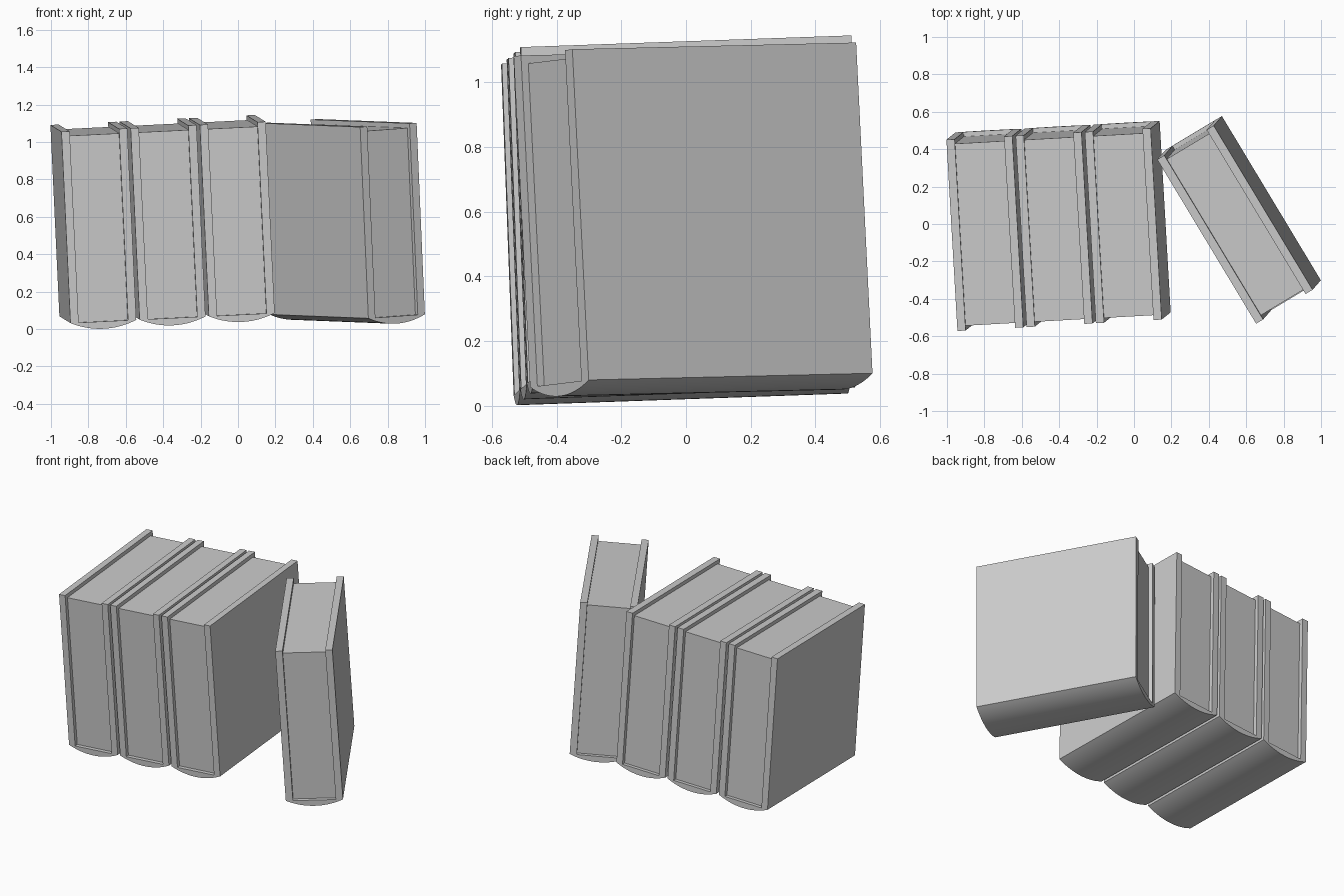
import bpy
import bmesh
import math
from mathutils import Matrix, Vector

cube = bpy.data.objects.get("Cube")
if cube:
    bpy.data.objects.remove(cube)

SIZE = 1.025       # board length and height
THICK = 0.353      # whole book thickness
BOARD = 0.044      # cover board thickness
INSET = 0.025      # page block set back from board edges
BULGE = 0.039      # depth of the rounded spine
PITCH = 0.371      # spacing of the standing row


def frame(corner, yaw, lean):
    """Tilted book frame whose top front right corner sits at the given point."""
    z = Vector((lean[0], lean[1], 1)).normalized()
    y = Vector((-math.sin(yaw), math.cos(yaw), 0))
    y = (y - z * y.dot(z)).normalized()
    x = y.cross(z)
    m = Matrix((x, y, z)).transposed().to_4x4()
    m.translation = Vector(corner) - z * SIZE
    return m


def add_object(name, bm, matrix):
    bmesh.ops.recalc_face_normals(bm, faces=bm.faces)
    mesh = bpy.data.meshes.new(name)
    bm.to_mesh(mesh)
    bm.free()
    obj = bpy.data.objects.new(name, mesh)
    obj.matrix_world = matrix
    bpy.context.collection.objects.link(obj)
    return obj


def box(name, low, high, matrix):
    bm = bmesh.new()
    bmesh.ops.create_cube(bm, size=1)
    low, high = Vector(low), Vector(high)
    for v in bm.verts:
        v.co = (low + high) / 2 + v.co * (high - low)
    return add_object(name, bm, matrix)


def spine(name, matrix, steps=20):
    """Circular segment across the thickness, extruded along the book."""
    radius = (THICK ** 2 / 4 + BULGE ** 2) / (2 * BULGE)
    half = math.asin(THICK / 2 / radius)
    bm = bmesh.new()
    ring = []
    for i in range(steps + 1):
        a = -half + 2 * half * i / steps
        ring.append(bm.verts.new((THICK / 2 + radius * math.sin(a), 0,
                                  radius * (math.cos(half) - math.cos(a)))))
    face = bm.faces.new(ring)
    extruded = bmesh.ops.extrude_face_region(bm, geom=[face], use_keep_orig=True)
    moved = [g for g in extruded["geom"] if isinstance(g, bmesh.types.BMVert)]
    bmesh.ops.translate(bm, verts=moved, vec=(0, SIZE, 0))
    obj = add_object(name, bm, matrix)
    bpy.ops.object.select_all(action='DESELECT')
    obj.select_set(True)
    bpy.context.view_layer.objects.active = obj
    bpy.ops.object.shade_smooth_by_angle(angle=math.radians(20))


def book(label, matrix):
    # Two boards, the page block between them, and the rounded spine below
    box(label + "_right_cover", (0, 0, 0), (BOARD, SIZE, SIZE), matrix)
    box(label + "_left_cover", (THICK - BOARD, 0, 0), (THICK, SIZE, SIZE), matrix)
    box(label + "_pages", (BOARD, INSET, 0),
        (THICK - BOARD, SIZE - INSET, SIZE - INSET), matrix)
    spine(label + "_spine", matrix)


# Row of three parallel books
row = frame((-0.944, -0.572, 1.055), math.radians(3.2), (-0.047, -0.038))
for i in range(3):
    book(f"row_book_{i + 1}", row @ Matrix.Translation((i * PITCH, 0, 0)))

# Single book turned away from the row
book("turned_book", frame((0.653, -0.533, 1.08), math.radians(31), (-0.043, -0.0495)))
